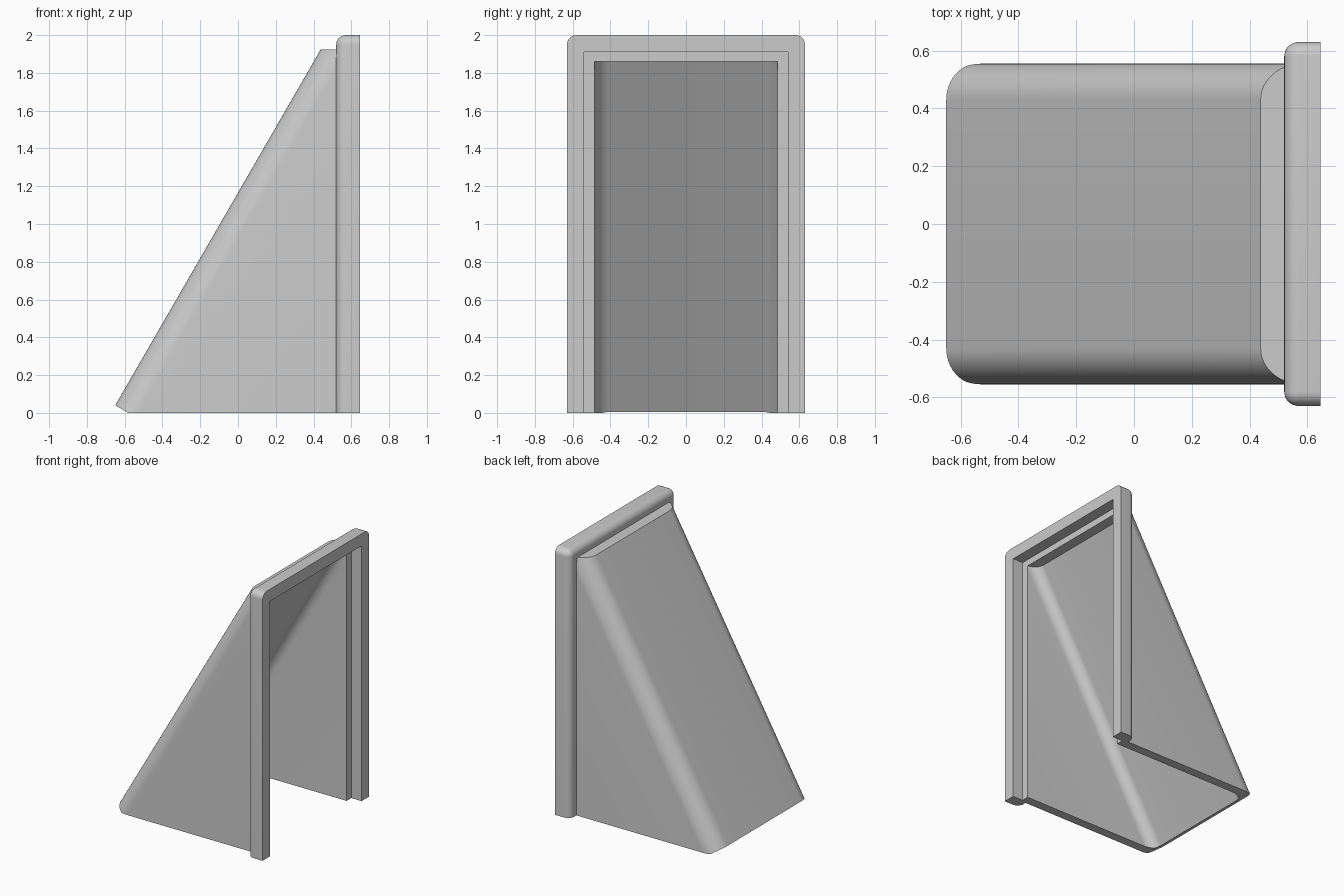
import bpy, bmesh, math
from mathutils import Vector

if "Cube" in bpy.data.objects:
    bpy.data.objects.remove(bpy.data.objects["Cube"], do_unlink=True)

grey = bpy.data.materials.new("plain grey")
grey.use_nodes = True
grey.diffuse_color = (0.6, 0.6, 0.6, 1)
grey.node_tree.nodes["Principled BSDF"].inputs["Base Color"].default_value = (0.6, 0.6, 0.6, 1)

SLOPE = math.radians(60)
ALONG = Vector((math.cos(SLOPE), 0, math.sin(SLOPE)))
NORMAL = Vector((-math.sin(SLOPE), 0, math.cos(SLOPE)))
SIDE = Vector((0, 1, 0))
TOE = Vector((-0.65, 0, 0.04))


def finish(name, bm):
    bmesh.ops.recalc_face_normals(bm, faces=bm.faces)
    mesh = bpy.data.meshes.new(name)
    bm.to_mesh(mesh)
    bm.free()
    mesh.materials.append(grey)
    obj = bpy.data.objects.new(name, mesh)
    bpy.context.collection.objects.link(obj)
    return obj


def sloped_prism(name, half, radius, inset, start, cuts, steps=12):
    """Round-shouldered profile swept up the slope, then trimmed flat by planes."""
    arc = [(half - radius + radius * math.cos(a), -radius + radius * math.sin(a))
           for a in (math.pi / 2 * i / steps for i in range(steps + 1))]
    outline = [(half, -3)] + arc
    outline += [(-y, v) for y, v in reversed(outline)]
    bm = bmesh.new()
    ring = [bm.verts.new(TOE + SIDE * y + NORMAL * (v - inset) + ALONG * start) for y, v in outline]
    face = bm.faces.new(ring)
    sweep = bmesh.ops.extrude_face_region(bm, geom=[face])["geom"]
    bmesh.ops.translate(bm, vec=ALONG * 4,
                        verts=[g for g in sweep if isinstance(g, bmesh.types.BMVert)])
    for point, normal in cuts:
        cut = bmesh.ops.bisect_plane(bm, geom=bm.verts[:] + bm.edges[:] + bm.faces[:],
                                     plane_co=point, plane_no=normal, clear_outer=True)
        rim = [g for g in cut["geom_cut"] if isinstance(g, bmesh.types.BMEdge)]
        bmesh.ops.contextual_create(bm, geom=rim)
    return finish(name, bm)


def box(name, low, high, bevel=0):
    bm = bmesh.new()
    bmesh.ops.create_cube(bm, size=1)
    for v in bm.verts:
        v.co = [h if c > 0 else l for c, l, h in zip(v.co, low, high)]
    if bevel:
        # round the two upper corners and the edges facing the hood
        def rounded(e):
            a, b = (v.co for v in e.verts)
            top = a.z > 1 and b.z > 1 and abs(a.x - b.x) > 0.01
            hood_side = max(a.x, b.x) < low[0] + 0.01 and max(a.z, b.z) > 1
            return top or hood_side
        bmesh.ops.bevel(bm, geom=[e for e in bm.edges if rounded(e)], offset=bevel,
                        segments=8, profile=0.5, affect='EDGES')
    return finish(name, bm)


def combine(target, other, operation):
    mod = target.modifiers.new(other.name, 'BOOLEAN')
    mod.operation = operation
    mod.solver = 'EXACT'
    mod.object = other
    bpy.context.view_layer.objects.active = target
    bpy.ops.object.modifier_apply(modifier=mod.name)
    bpy.data.objects.remove(other, do_unlink=True)


# Sloped hood, trimmed at the floor, the flat top and inside the frame
hood = sloped_prism("framed_hood", 0.555, 0.125, 0, 0,
                    [((0, 0, 0), (0, 0, -1)), ((0.6, 0, 0), (1, 0, 0)), ((0, 0, 1.925), (0, 0, 1))])

# Rounded upright frame around the mouth
frame = box("frame", (0.52, -0.63, 0), (0.645, 0.63, 2), 0.05)
combine(hood, frame, 'UNION')

# Hollow inside and the wider recess in the frame
hollow = sloped_prism("hollow", 0.485, 0.08, 0.07, -1, [((0, 0, 1.86), (0, 0, 1))])
combine(hood, hollow, 'DIFFERENCE')
recess = box("recess", (0.56, -0.54, -1), (1, 0.54, 1.91))
combine(hood, recess, 'DIFFERENCE')

bpy.ops.object.select_all(action='DESELECT')
hood.select_set(True)
bpy.context.view_layer.objects.active = hood
bpy.ops.object.shade_smooth_by_angle(angle=math.radians(30))
